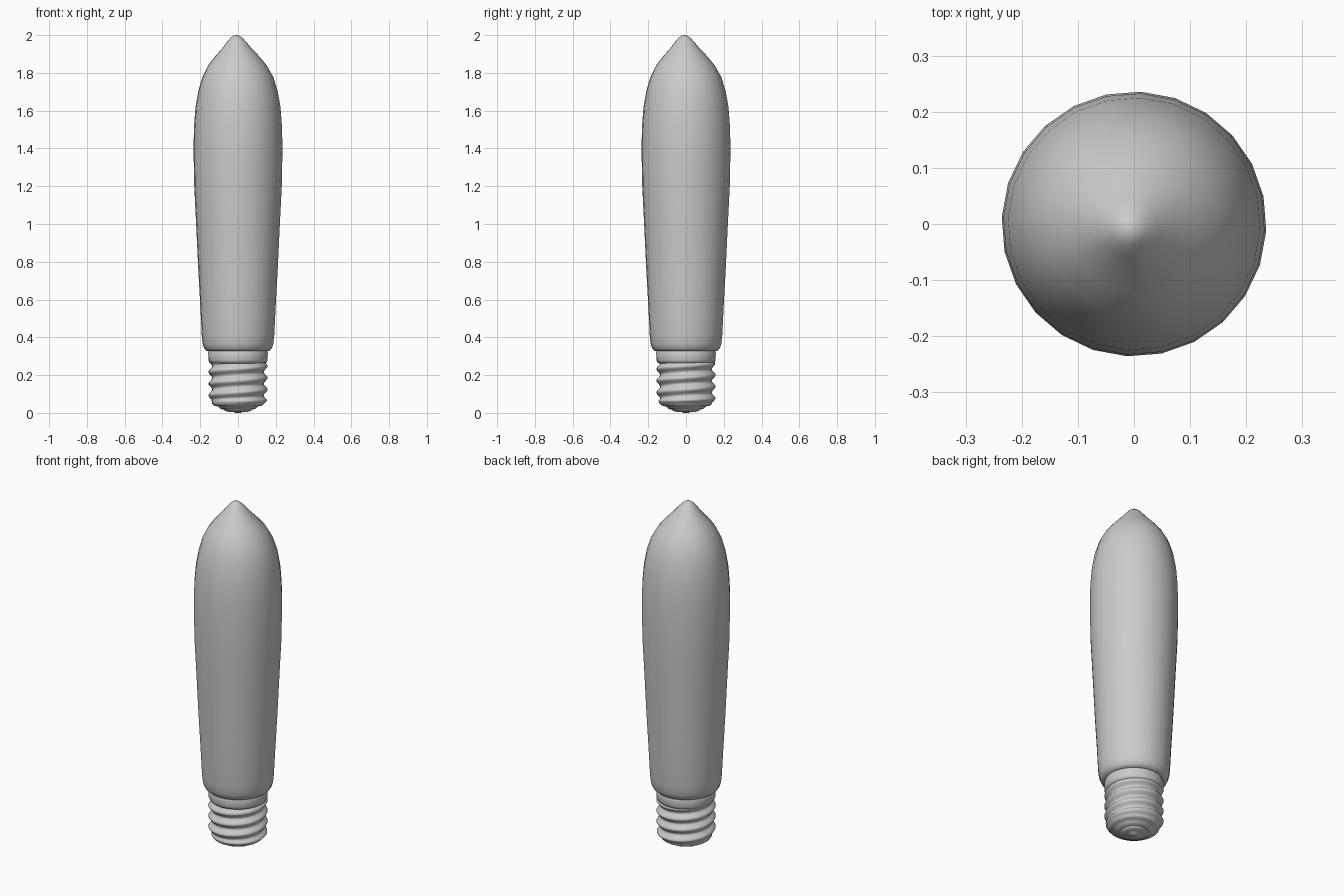
import bpy, bmesh, math

cube = bpy.data.objects.get("Cube")
if cube:
    bpy.data.objects.remove(cube, do_unlink=True)

SIDES = 24
START = math.radians(12)

grey = bpy.data.materials.new("light grey")
grey.use_nodes = True
COLOUR = (0.6, 0.6, 0.6, 1)
grey.diffuse_color = COLOUR
grey.node_tree.nodes["Principled BSDF"].inputs["Base Color"].default_value = COLOUR


def lathe(name, profile, radius=lambda r, z, a: r, shift=lambda z: 0.0, angle=60):
    """Loft rings of (radius, height) from bottom to top; zero radius closes to a point."""
    bm = bmesh.new()
    rings = []
    for r, z in profile:
        d = shift(z)
        if r == 0:
            rings.append([bm.verts.new((d, d, z))] * SIDES)
            continue
        ring = []
        for i in range(SIDES):
            a = START + math.tau * i / SIDES
            rr = radius(r, z, a)
            ring.append(bm.verts.new((rr * math.cos(a) + d, rr * math.sin(a) + d, z)))
        rings.append(ring)
    for low, high in zip(rings, rings[1:]):
        for i in range(SIDES):
            j = (i + 1) % SIDES
            corners = list(dict.fromkeys((low[i], low[j], high[j], high[i])))
            bm.faces.new(corners)
    bmesh.ops.recalc_face_normals(bm, faces=bm.faces)
    mesh = bpy.data.meshes.new(name)
    bm.to_mesh(mesh)
    bm.free()
    obj = bpy.data.objects.new(name, mesh)
    bpy.context.collection.objects.link(obj)
    mesh.materials.append(grey)
    bpy.ops.object.select_all(action='DESELECT')
    obj.select_set(True)
    bpy.context.view_layer.objects.active = obj
    bpy.ops.object.shade_smooth_by_angle(angle=math.radians(angle))
    return obj


# Glass envelope, with a slightly off-centre drawn tip
glass = [(0.14, 0.325), (0.165, 0.328), (0.178, 0.34), (0.187, 0.365), (0.192, 0.41),
         (0.199, 0.55), (0.21, 0.75), (0.222, 1.0), (0.232, 1.2), (0.236, 1.4),
         (0.233, 1.52), (0.225, 1.62), (0.209, 1.71), (0.187, 1.78), (0.155, 1.84),
         (0.115, 1.89), (0.078, 1.93), (0.05, 1.965), (0.03, 1.987), (0.015, 1.997), (0, 2.0)]
lathe("glass_envelope", glass, shift=lambda z: -0.008 * max(0, (z - 1.75) / 0.25))

# Collar joining the glass to the screw cap
lathe("cap_collar", [(0.14, 0.262), (0.152, 0.267), (0.157, 0.28), (0.158, 0.32),
                     (0.155, 0.327), (0.14, 0.33)])

# Screw shell: a helical thread that fades out at both ends
PITCH, LOW, HIGH = 0.062, 0.045, 0.285


def thread(r, z, a):
    fade = min(1, max(0, (z - LOW) / 0.03), max(0, (HIGH - z) / 0.03))
    return r + 0.010 * fade * math.cos(math.tau * z / PITCH - a)


STEPS = 48
shell = [(0.147, LOW + (HIGH - LOW) * i / STEPS) for i in range(STEPS + 1)]
shell = [(min(r, 0.135 + (z - LOW) * 0.6), z) for r, z in shell]
lathe("screw_shell", shell, radius=thread, angle=80)

# Rounded shell bottom and insulator
lathe("insulator", [(0, 0.016), (0.06, 0.016), (0.09, 0.02), (0.1, 0.028),
                    (0.106, 0.034), (0.122, 0.037), (0.132, 0.042), (0.136, 0.05)])

# Centre contact
lathe("centre_contact", [(0, 0.0), (0.02, 0.001), (0.022, 0.004), (0.05, 0.006),
                         (0.068, 0.01), (0.074, 0.018)])
